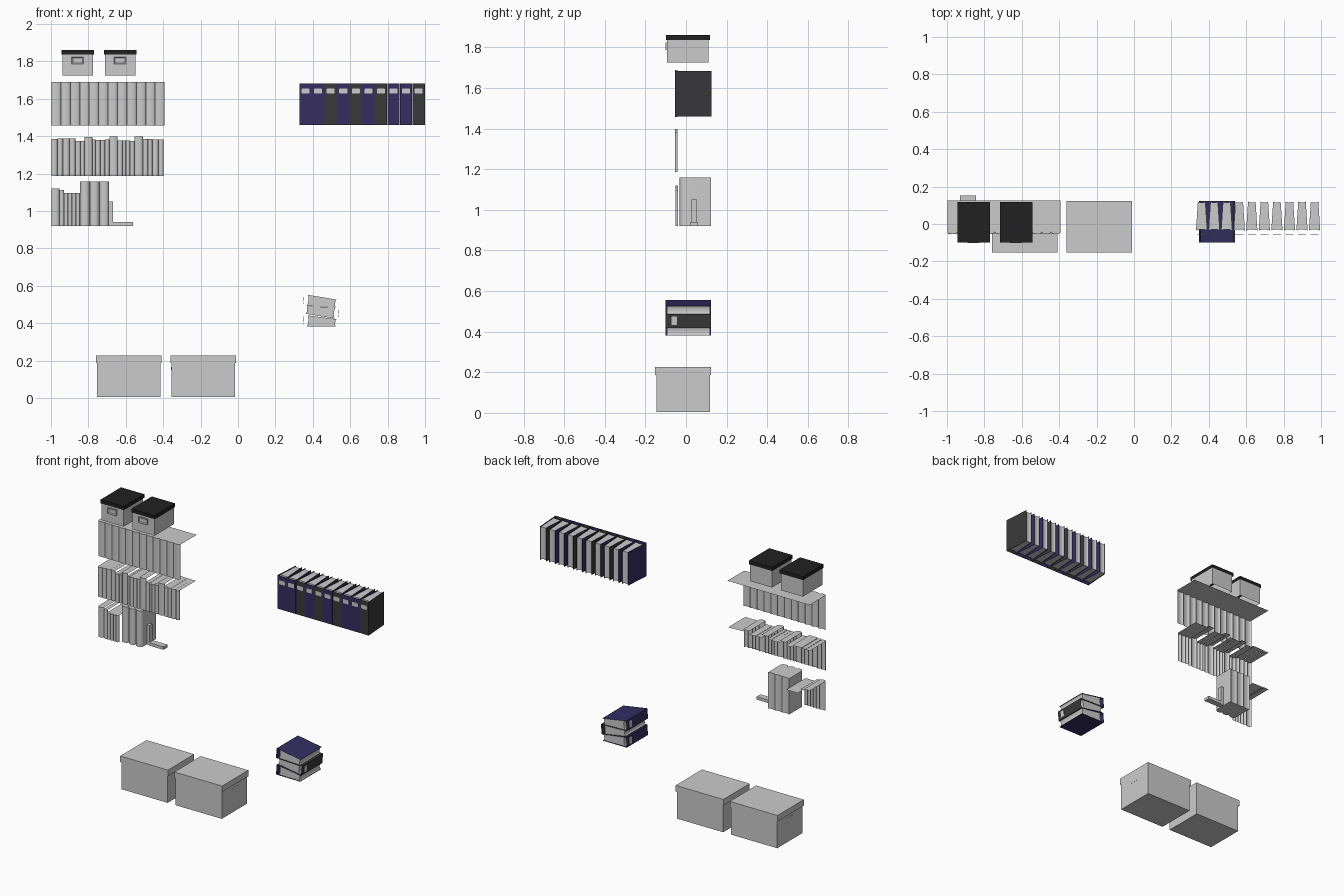
import bpy, bmesh, math, random
from mathutils import Matrix, Vector

if "Cube" in bpy.data.objects:
    bpy.data.objects.remove(bpy.data.objects["Cube"])

random.seed(4)


def material(name, rgb):
    m = bpy.data.materials.new(name)
    m.diffuse_color = (*rgb, 1)
    m.use_nodes = True
    m.node_tree.nodes["Principled BSDF"].inputs["Base Color"].default_value = m.diffuse_color
    return m


BLUE = material("navy", (0.035, 0.027, 0.12))
DARK = material("charcoal", (0.04, 0.04, 0.042))
BLACK = material("black", (0.015, 0.015, 0.015))


def finish(name, bm, mat=None, matrix=None, smooth=False):
    me = bpy.data.meshes.new(name)
    bm.to_mesh(me)
    bm.free()
    ob = bpy.data.objects.new(name, me)
    bpy.context.collection.objects.link(ob)
    if matrix is not None:
        ob.matrix_world = matrix
    if mat:
        me.materials.append(mat)
    if smooth:
        bpy.context.view_layer.objects.active = ob
        bpy.ops.object.select_all(action='DESELECT')
        ob.select_set(True)
        bpy.ops.object.shade_smooth_by_angle(angle=math.radians(40))
    return ob


def extrude_profile(bm, pts, z0, z1, closed=True):
    lo = [bm.verts.new((x, y, z0)) for x, y in pts]
    hi = [bm.verts.new((x, y, z1)) for x, y in pts]
    n = len(pts)
    for i in range(n if closed else n - 1):
        j = (i + 1) % n
        bm.faces.new((lo[i], lo[j], hi[j], hi[i]))
    if closed:
        bm.faces.new(hi)
        bm.faces.new(lo[::-1])


def block(bm, x0, x1, y0, y1, z0, z1):
    extrude_profile(bm, [(x0, y0), (x1, y0), (x1, y1), (x0, y1)], z0, z1)


def arc(x0, x1, y, bulge, n=8):
    """Points from x0 to x1 bowed toward -y by bulge."""
    return [((x0 + x1) / 2 - (x1 - x0) / 2 * math.cos(math.pi * i / n),
             y - bulge * math.sin(math.pi * i / n)) for i in range(n + 1)]


# storage boxes: body, overhanging lid, end slots or front label frame
def storage_box(name, x0, x1, y0, y1, z0, z1, lid, lip, mat=None, small=False):
    bm = bmesh.new()
    block(bm, x0 + lip, x1 - lip, y0 + lip, y1 - lip, z0, z1 - 0.004)
    if small:
        caps = [f for f in bm.faces if abs(f.normal.z) > 0.9 or len({round(v.co.z, 4) for v in f.verts}) == 1]
        bmesh.ops.delete(bm, geom=caps, context='FACES_ONLY')
    finish(name + "_body", bm)
    bm = bmesh.new()
    block(bm, x0, x1, y0, y1, z1 - lid, z1)
    bm.normal_update()
    under = [f for f in bm.faces if f.normal.z < -0.9]
    bmesh.ops.inset_region(bm, faces=under, thickness=lip * 0.9)
    bmesh.ops.translate(bm, verts=under[0].verts, vec=(0, 0, lid - 0.003))
    finish(name + "_lid", bm, mat)
    bm = bmesh.new()
    cx, cy = (x0 + x1) / 2, (y0 + y1) / 2
    if small:
        zc = (z0 + z1) / 2 + 0.012
        block(bm, cx - 0.032, cx + 0.032, y0 - 0.003, y0 + lip + 0.001, zc - 0.019, zc + 0.019)
        bm.normal_update()
        front = [f for f in bm.faces if f.normal.y < -0.9]
        bmesh.ops.inset_region(bm, faces=front, thickness=0.008)
        bmesh.ops.translate(bm, verts=front[0].verts, vec=(0, 0.005, 0))
        finish(name + "_label_frame", bm)
    else:
        zc = z1 - lid - 0.03
        for x in (x0 + lip, x1 - lip):
            block(bm, x - 0.001, x + 0.001, cy - 0.035, cy + 0.035, zc - 0.008, zc + 0.008)
        finish(name + "_handle_slots", bm)


for i, x in enumerate((-0.76, -0.362)):
    storage_box(f"large_box_{i}", x, x + 0.351, -0.152, 0.124, 0.005, 0.227, 0.04, 0.006)
for i, x in enumerate((-0.943, -0.716)):
    storage_box(f"small_box_{i}", x, x + 0.172, -0.098, 0.117, 1.725, 1.862, 0.024, 0.005, BLACK, True)


# book rows: rounded spines with a top sheet, open behind
def book_row(name, x, z0, books, back=0.125, y=-0.043, bulge=0.012):
    bm = bmesh.new()
    for w, top, *deep in books:
        pts = arc(x, x + w, y, bulge)
        extrude_profile(bm, pts, z0, top, closed=False)
        b = deep[0] if deep else back
        bm.faces.new([bm.verts.new((px, py, top)) for px, py in
                      pts + [(x + w, b), (x, b)]])
        x += w
    bmesh.ops.remove_doubles(bm, verts=bm.verts, dist=0.0001)
    finish(name, bm, smooth=True)


book_row("journal_row", -0.997, 1.457, [(0.0504, 1.69)] * 12, bulge=0.010)

groups = [(0.128, 4, 1.387), (0.05, 2, 1.375), (0.042, 1, 1.396), (0.09, 4, 1.381),
          (0.045, 1, 1.397), (0.09, 4, 1.377), (0.045, 1, 1.397), (0.11, 4, 1.383)]
mixed = []
for width, n, top in groups:
    parts = [random.uniform(0.7, 1.3) for _ in range(n)]
    mixed += [(width * p / sum(parts), top + random.uniform(-0.002, 0.002)) for p in parts]
book_row("mixed_book_row", -0.998, 1.187, mixed)

book_row("short_book_row", -0.998, 0.92,
         [(0.043, 1.12), (0.026, 1.112)] + [(0.021, 1.097, 0.153)] * 4, y=-0.04)

# three tall volumes with round spines and hollow page edges
for i in range(3):
    x = -0.844 + i * 0.0517
    bm = bmesh.new()
    extrude_profile(bm, arc(x, x + 0.0515, -0.01, 0.021, 12) +
                    arc(x + 0.0515, x, 0.124, 0.008), 0.92, 1.159)
    finish(f"tall_volume_{i}", bm, smooth=True)

# bookend
bm = bmesh.new()
block(bm, -0.689, -0.668, 0.026, 0.055, 0.92, 1.05)
block(bm, -0.668, -0.562, 0.02, 0.06, 0.92, 0.94)
finish("bookend", bm)

# ring binders: wedge cover, page block, spine label
S, T, D, H = 0.0332, 0.021, 0.178, 0.223


def binder(name, mat, matrix):
    bm = bmesh.new()
    extrude_profile(bm, [(-T, D), (-S, 0), (S, 0), (T, D)], 0, H, closed=False)
    finish(name + "_cover", bm, mat, matrix)
    bm = bmesh.new()
    extrude_profile(bm, arc(-S + 0.003, S - 0.003, 0.016, -0.008) +
                    arc(T - 0.001, -T + 0.001, D - 0.004, 0.006), 0.006, H - 0.006)
    bmesh.ops.recalc_face_normals(bm, faces=bm.faces)
    finish(name + "_pages", bm, None, matrix, smooth=True)
    bm = bmesh.new()
    w, z0, z1, c = 0.0215, H - 0.056, H - 0.028, 0.004
    outline = [(-w + c, z0), (w - c, z0), (w, z0 + c), (w, z1 - c),
               (w - c, z1), (-w + c, z1), (-w, z1 - c), (-w, z0 + c)]
    f = bm.faces.new([bm.verts.new((x, 0, z)) for x, z in outline])
    ex = bmesh.ops.extrude_face_region(bm, geom=[f])["geom"]
    bmesh.ops.translate(bm, vec=(0, -0.002, 0),
                        verts=[v for v in ex if isinstance(v, bmesh.types.BMVert)])
    bmesh.ops.recalc_face_normals(bm, faces=bm.faces)
    finish(name + "_label", bm, None, matrix)


for i, c in enumerate("BBDBDBDBBD"):
    binder(f"shelf_binder_{i}", BLUE if c == "B" else DARK,
           Matrix.Translation((0.3615 + i * 0.0671, -0.053, 1.46)))

# lying stack: (colour, spine x, spine centre z, direction, rise per unit)
stack = [(BLUE, 0.352, 0.4135, 1, -0.07),
         (DARK, 0.537, 0.4535, -1, 0.1),
         (BLUE, 0.352, 0.5235, 1, -0.098)]
for i, (mat, x, z, side, rise) in enumerate(stack):
    ay = Vector((side, 0, rise)).normalized()
    az = Vector((0, side, 0))
    ax = ay.cross(az)
    m = Matrix((ax, ay, az)).transposed().to_4x4()
    m.translation = (x, 0.0115 - side * H / 2, z)
    binder(f"stacked_binder_{i}", mat, m)
